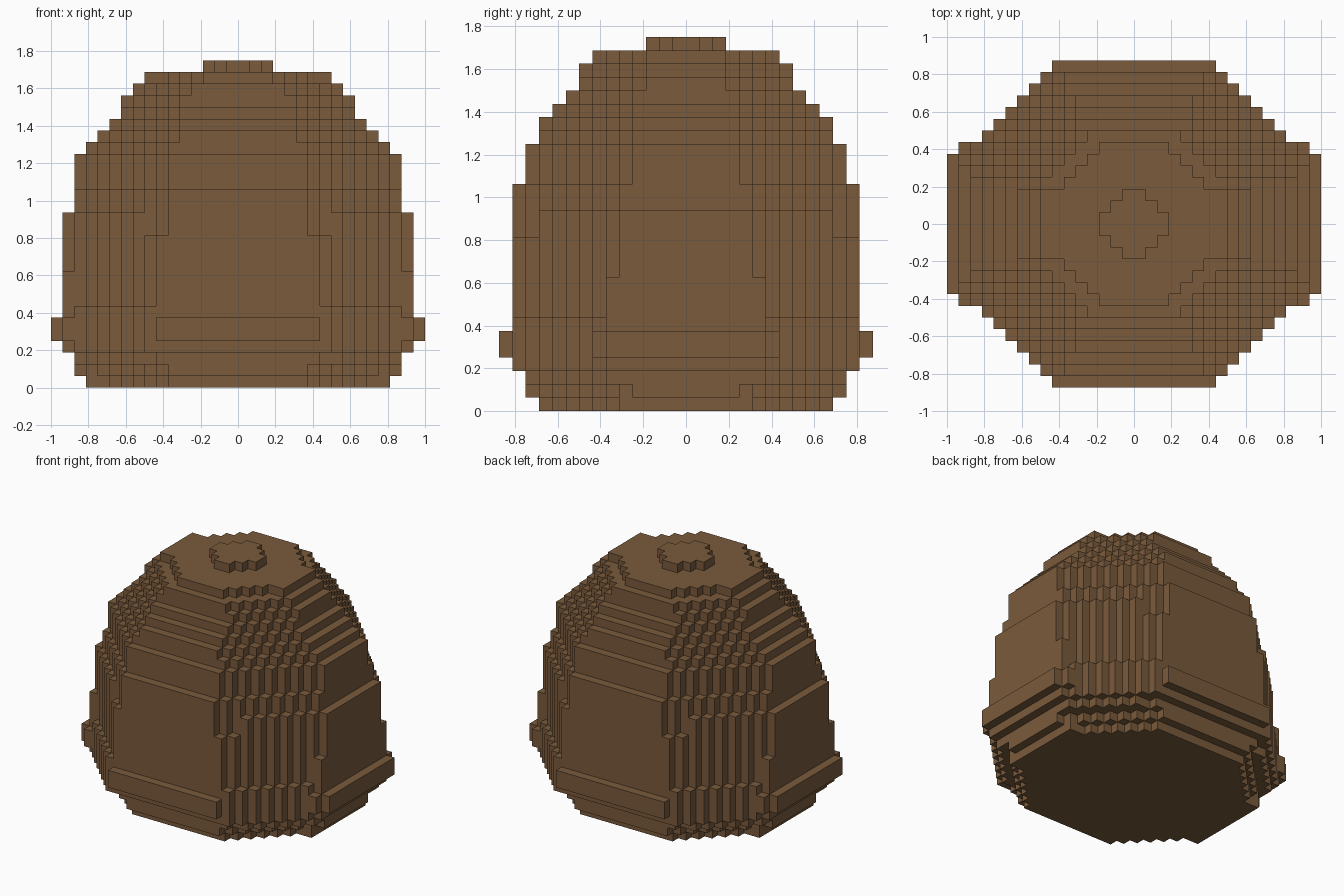
import bpy
import bmesh
from mathutils import Vector

cube = bpy.data.objects.get("Cube")
if cube:
    bpy.data.objects.remove(cube, do_unlink=True)

UNIT = 1 / 16        # edge of one block
SLANT = 0.95         # slope of the cut corners in plan

# Tiers from the ground up: blocks high, half width, half depth, corner cut
TIERS = [
    (1, 13, 11, 16.4), (1, 14, 12, 17.3), (1, 14, 12, 18.6), (1, 15, 13, 19.9),
    (2, 16, 14, 20.29), (1, 15, 13, 19.7), (3, 15, 13, 19.3), (3, 15, 13, 19),
    (2, 15, 13, 18.6), (2, 14, 13, 18.1), (3, 14, 12, 17), (1, 13, 11, 15.8),
    (1, 12, 11, 14.9), (1, 11, 10, 13.9), (1, 10, 9, 12.9), (1, 10, 8, 12),
    (1, 9, 8, 11), (1, 8, 7, 9.65), (1, 3, 3, 3.1),
]


def make_material(name, color):
    mat = bpy.data.materials.new(name)
    mat.use_nodes = True
    mat.diffuse_color = color
    mat.node_tree.nodes["Principled BSDF"].inputs["Base Color"].default_value = color
    return mat


def filled_blocks():
    """Stack octagonal tiers of blocks into a dome."""
    blocks = set()
    level = 0
    for height, half_width, half_depth, cut in TIERS:
        for z in range(level, level + height):
            for x in range(-half_width, half_width):
                for y in range(-half_depth, half_depth):
                    if SLANT * abs(x + 0.5) + abs(y + 0.5) <= cut:
                        blocks.add((x, y, z))
        level += height
    return blocks


def block_skin(name, blocks, mat):
    """Make only the exposed block faces, then merge flat areas."""
    bm = bmesh.new()
    corners = {}

    def corner(point):
        key = tuple(round(value) for value in point)
        if key not in corners:
            corners[key] = bm.verts.new(Vector(key) * UNIT)
        return corners[key]

    for block in blocks:
        centre = Vector(block) + Vector((0.5, 0.5, 0.5))
        for axis in range(3):
            for sign in (-1, 1):
                out = Vector((0, 0, 0))
                out[axis] = sign
                beside = tuple(round(b + o) for b, o in zip(block, out))
                if beside in blocks:
                    continue
                u = Vector((0, 0, 0))
                u[(axis + 1) % 3] = 1
                v = out.cross(u)
                bm.faces.new([corner(centre + (out + i * u + j * v) / 2)
                              for i, j in ((-1, -1), (1, -1), (1, 1), (-1, 1))])
    bmesh.ops.dissolve_limit(bm, angle_limit=0.01, verts=bm.verts[:], edges=bm.edges[:])
    mesh = bpy.data.meshes.new(name)
    bm.to_mesh(mesh)
    bm.free()
    mesh.materials.append(mat)
    obj = bpy.data.objects.new(name, mesh)
    bpy.context.collection.objects.link(obj)
    return obj


# Stepped dome with its raised band and small cap
brown = make_material("earth_brown", (0.192, 0.103, 0.045, 1))
block_skin("stepped_dome", filled_blocks(), brown)
